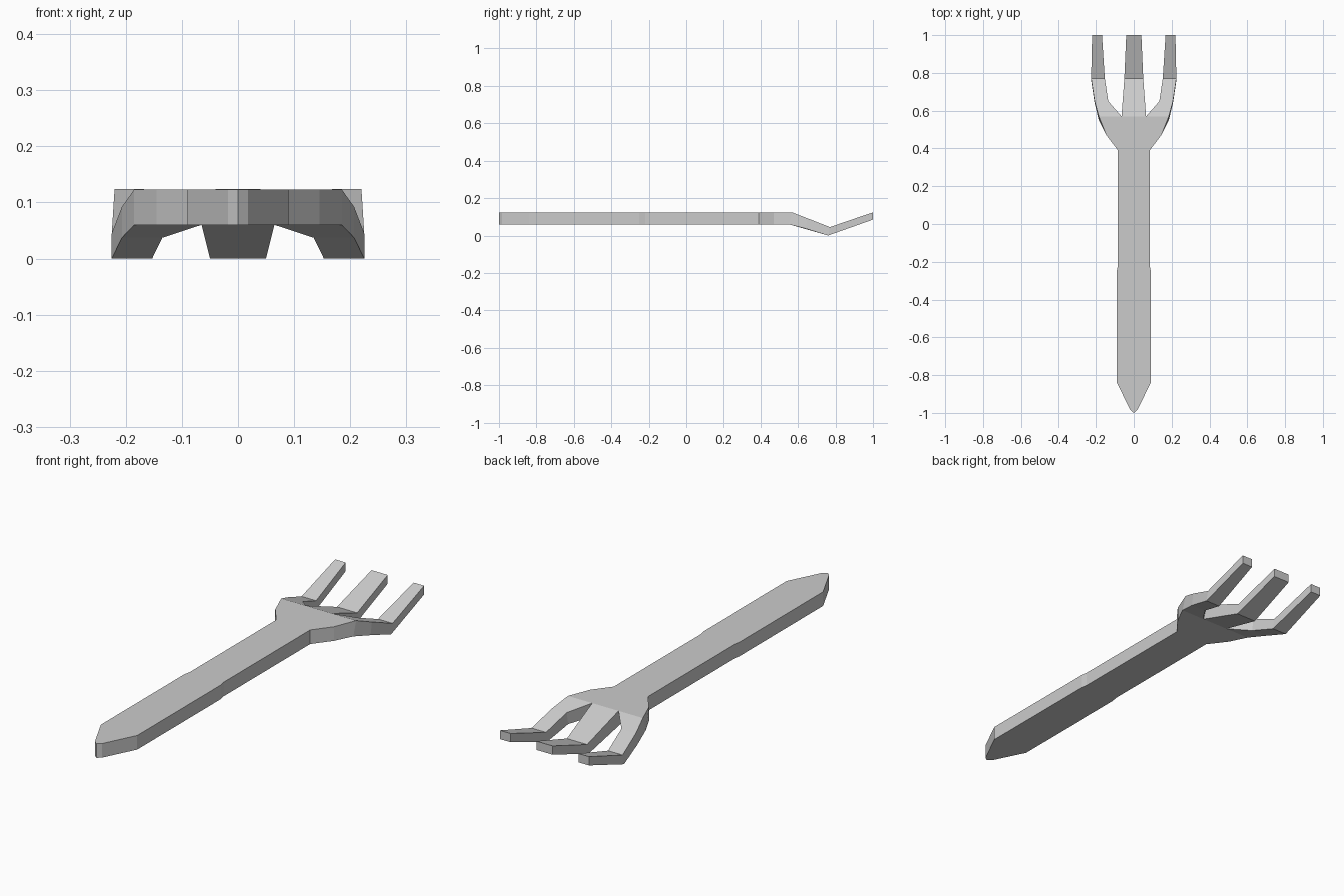
import bpy, bmesh

if "Cube" in bpy.data.objects:
    bpy.data.objects.remove(bpy.data.objects["Cube"])

# Side profile: plan y -> (top z, bottom z, bottom y); flat everywhere else
BEND = {
    0.57: (0.123, 0.06, 0.55),
    0.65: (0.092, 0.037, 0.64),
    0.77: (0.045, 0.0, 0.76),
    1.0: (0.124, 0.085, 1.0),
}

# Right half of the plan, seen from above, as joined flat panels
handle = [(0, -1), (0.018, -0.985), (0.09, -0.84), (0.09, -0.25), (0.084, -0.22),
          (0.084, 0.39), (0, 0.39)]
shoulder = [(0, 0.39), (0.084, 0.39), (0.145, 0.47), (0.185, 0.57), (0.065, 0.57), (0, 0.57)]


def strip(rows):
    """Panels between successive (y, inner x, outer x) rows."""
    return [[(a0, ya), (b0, ya), (b1, yb), (a1, yb)]
            for (ya, a0, b0), (yb, a1, b1) in zip(rows, rows[1:])]


middle_tine = strip([(0.57, 0, 0.065), (0.77, 0, 0.05), (1.0, 0, 0.04)])
outer_tine = strip([(0.57, 0.065, 0.185), (0.65, 0.135, 0.207),
                    (0.77, 0.153, 0.225), (1.0, 0.168, 0.22)])

bm = bmesh.new()
verts = {}


def pair(p):
    """Top and bottom vertex for a plan point."""
    if p not in verts:
        x, y = p
        top, bottom, yb = BEND.get(y, (0.123, 0.06, y))
        verts[p] = (bm.verts.new((x, y, top)), bm.verts.new((x, yb, bottom)))
    return verts[p]


# Top and bottom skins
panels = [handle, shoulder] + middle_tine + outer_tine
edges = set()
for panel in panels:
    pairs = [pair(p) for p in panel]
    bm.faces.new([t for t, b in pairs])
    bm.faces.new([b for t, b in reversed(pairs)])
    edges.update(zip(panel, panel[1:] + panel[:1]))

# Side walls on the open edges, leaving the centre plane open for the mirror
for p, q in sorted(edges):
    if (q, p) not in edges and not (p[0] == 0 and q[0] == 0):
        (tp, bp), (tq, bq) = pair(p), pair(q)
        bm.faces.new((tp, bp, bq, tq))

bmesh.ops.recalc_face_normals(bm, faces=bm.faces)
if next(f for f in bm.faces if len(f.verts) == 7).normal.z < 0:
    bmesh.ops.reverse_faces(bm, faces=bm.faces)

mesh = bpy.data.meshes.new("fork")
bm.to_mesh(mesh)
bm.free()
fork = bpy.data.objects.new("fork", mesh)
bpy.context.collection.objects.link(fork)

# Left half
mirror = fork.modifiers.new("mirror", 'MIRROR')
mirror.use_clip = True
